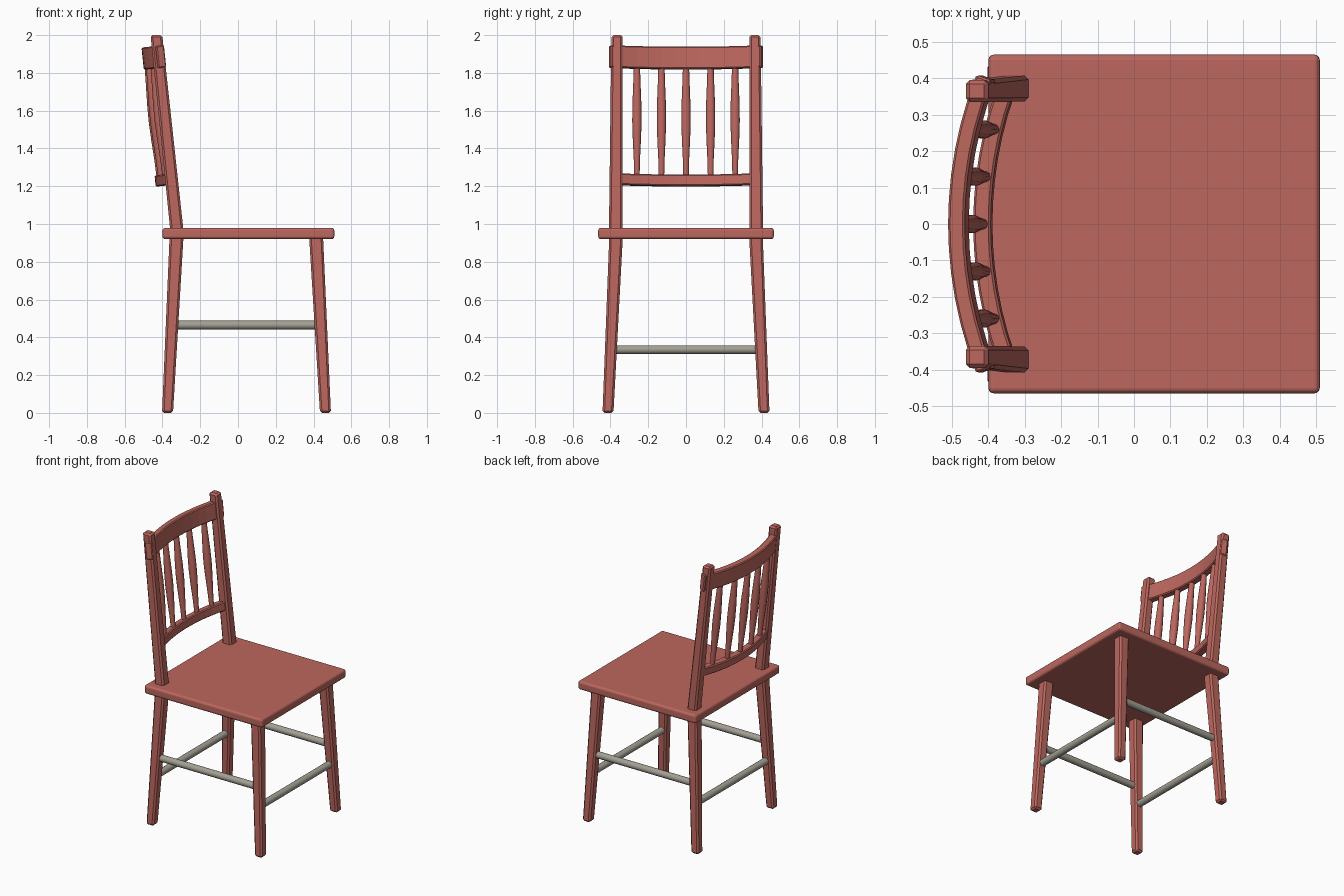
import bpy, bmesh
from math import pi, cos, sin, sqrt
from mathutils import Vector

cube = bpy.data.objects.get("Cube")
if cube:
    bpy.data.objects.remove(cube, do_unlink=True)


def material(name, rgb):
    m = bpy.data.materials.new(name)
    m.use_nodes = True
    m.diffuse_color = (*rgb, 1)
    m.node_tree.nodes["Principled BSDF"].inputs["Base Color"].default_value = (*rgb, 1)
    return m


RED = material("red painted wood", (0.50, 0.135, 0.112))
GREY = material("warm grey rod", (0.37, 0.35, 0.295))


def loft(name, rings, mat, bevel=0, segments=1, smooth=False):
    """Skin a list of point rings, cap both ends and optionally bevel the edges."""
    bm = bmesh.new()
    rows = [[bm.verts.new(p) for p in ring] for ring in rings]
    n = len(rows[0])
    for a, b in zip(rows, rows[1:]):
        for i in range(n):
            j = (i + 1) % n
            bm.faces.new((a[i], a[j], b[j], b[i]))
    bm.faces.new(rows[0][::-1])
    bm.faces.new(rows[-1])
    bmesh.ops.recalc_face_normals(bm, faces=bm.faces)
    mesh = bpy.data.meshes.new(name)
    bm.to_mesh(mesh)
    bm.free()
    mesh.materials.append(mat)
    ob = bpy.data.objects.new(name, mesh)
    bpy.context.collection.objects.link(ob)
    if bevel:
        mod = ob.modifiers.new("soft edges", "BEVEL")
        mod.width, mod.segments = bevel, segments
        mod.limit_method, mod.angle_limit = "ANGLE", pi / 6
    if smooth:
        bpy.ops.object.select_all(action="DESELECT")
        ob.select_set(True)
        bpy.context.view_layer.objects.active = ob
        bpy.ops.object.shade_smooth_by_angle(angle=pi / 4)
    return ob


def square(x, y, z, hx, hy):
    return [Vector((x + a * hx, y + b * hy, z))
            for a, b in ((-1, -1), (1, -1), (1, 1), (-1, 1))]


def circle(centre, u, v, r, n):
    return [centre + r * (cos(2 * pi * i / n) * u + sin(2 * pi * i / n) * v)
            for i in range(n)]


X, Y, Z = (Vector(a) for a in ((1, 0, 0), (0, 1, 0), (0, 0, 1)))

# Seat slab
loft("seat", [square(0.055, 0, z, 0.455, 0.465) for z in (0.92, 0.98)], RED, 0.015, 3)

for side, s in (("left", 1), ("right", -1)):
    # Splayed tapering legs
    for end, foot, head in (("front", 0.463, 0.413), ("back", -0.373, -0.325)):
        loft(f"{end}_leg_{side}",
             [square(foot, s * 0.413, 0, 0.029, 0.029),
              square(head, s * 0.37, 0.94, 0.037, 0.036)], RED, 0.011)
    # Leaning back post
    loft(f"back_post_{side}",
         [square(-0.323, s * 0.372, 0.96, 0.035, 0.036),
          square(-0.432, s * 0.365, 2.0, 0.031, 0.030)], RED, 0.011)
    # Side stretcher
    loft(f"side_stretcher_{side}",
         [circle(Vector((x, s * 0.391, 0.465)), Y, Z, 0.023, 16) for x in (-0.34, 0.43)],
         GREY, smooth=True)

# Front and back stretchers
for end, x in (("front", 0.444), ("back", -0.356)):
    loft(f"{end}_stretcher",
         [circle(Vector((x, y, 0.335)), X, Z, 0.023, 16) for y in (-0.39, 0.39)],
         GREY, smooth=True)

# Curved rails, tilted with the back
LEAN = Vector((-0.105, 0, 1)).normalized()
OUT = Vector((LEAN.z, 0, -LEAN.x))
RADIUS = 1.09


def bow(y):
    return RADIUS - sqrt(RADIUS ** 2 - y * y)


def rail(name, x, z, reach, thick, height, steps=12):
    rings = []
    for i in range(steps + 1):
        y = reach * (2 * i / steps - 1)
        c = Vector((x, y, z)) + OUT * bow(y)
        side = (OUT - Y * (y / RADIUS)).normalized() * thick / 2
        up = LEAN * height / 2
        rings.append([c - side - up, c + side - up, c + side + up, c - side + up])
    return loft(name, rings, RED, 0.006)


rail("top_rail", -0.482, 1.878, 0.402, 0.046, 0.118)
rail("lower_rail", -0.415, 1.23, 0.365, 0.048, 0.06)

# Turned spindles, fattest at mid height
PROFILE = ((0, 0.015), (0.15, 0.017), (0.35, 0.023), (0.5, 0.026),
           (0.65, 0.025), (0.85, 0.020), (1, 0.017))
for k in range(-2, 3):
    y = k * 0.13
    low = Vector((-0.415, y, 1.24)) + OUT * bow(y)
    high = Vector((-0.478, y, 1.84)) + OUT * bow(y)
    loft(f"spindle_{k + 3}",
         [circle(low.lerp(high, t), OUT, Y, r, 10) for t, r in PROFILE], RED, smooth=True)
